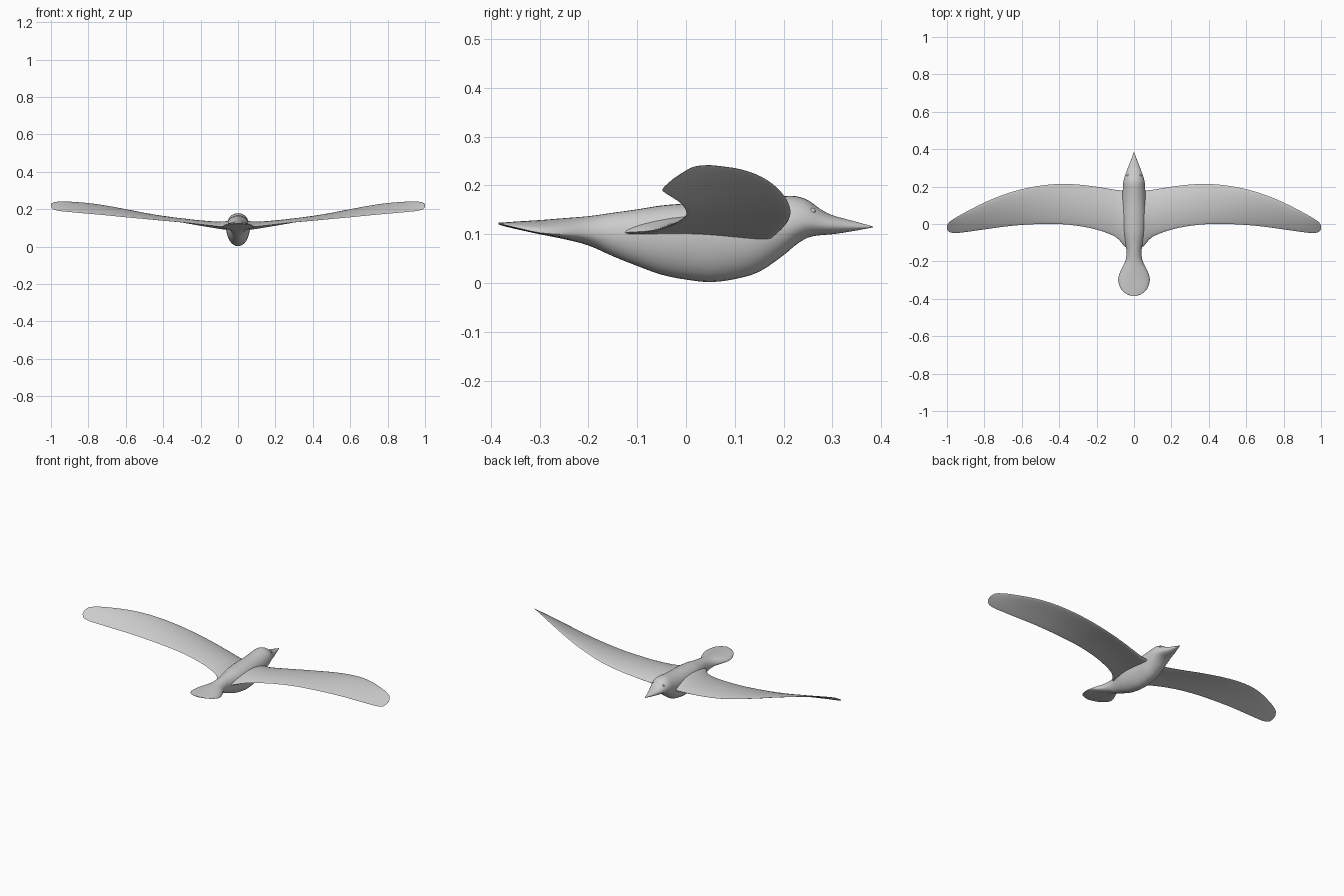
import bpy, bmesh, math
from mathutils import Vector

if "Cube" in bpy.data.objects:
    bpy.data.objects.remove(bpy.data.objects["Cube"])

grey = bpy.data.materials.new("light grey")
grey.diffuse_color = (0.6, 0.6, 0.6, 1)
grey.use_nodes = True
grey.node_tree.nodes["Principled BSDF"].inputs["Base Color"].default_value = grey.diffuse_color


def smooth_rows(rows, steps):
    """Pass a smooth curve through rows of section values."""
    pts = [Vector(r) for r in rows]
    pts = [2 * pts[0] - pts[1]] + pts + [2 * pts[-1] - pts[-2]]
    out = []
    for i in range(1, len(pts) - 2):
        a, b, c, d = pts[i - 1:i + 3]
        for k in range(steps):
            t = k / steps
            out.append(0.5 * (2 * b + (c - a) * t + (2 * a - 5 * b + 4 * c - d) * t * t
                              + (3 * b - a - 3 * c + d) * t ** 3))
    return out + [pts[-2]]


def loft(name, rings, cap_start=True):
    """Skin closed rings and cap the ends."""
    bm = bmesh.new()
    vr = [[bm.verts.new(p) for p in ring] for ring in rings]
    n = len(vr[0])
    for a, b in zip(vr, vr[1:]):
        for j in range(n):
            bm.faces.new((a[j], a[(j + 1) % n], b[(j + 1) % n], b[j]))
    if cap_start:
        bm.faces.new(vr[0])
    bm.faces.new(vr[-1])
    bmesh.ops.recalc_face_normals(bm, faces=bm.faces)
    # recalculation on the open wing shell needs an explicit outward check
    top = max(bm.faces, key=lambda f: abs(f.normal.z) * f.calc_area())
    if not cap_start:
        upper = [f for f in bm.faces if f.normal.z > 0.5]
        lower = [f for f in bm.faces if f.normal.z < -0.5]
        mean = lambda fs: sum(f.calc_center_median().z for f in fs) / max(1, len(fs))
        if mean(upper) < mean(lower):
            bmesh.ops.reverse_faces(bm, faces=bm.faces)
    me = bpy.data.meshes.new(name)
    bm.to_mesh(me)
    bm.free()
    ob = bpy.data.objects.new(name, me)
    bpy.context.collection.objects.link(ob)
    me.materials.append(grey)
    bpy.ops.object.select_all(action='DESELECT')
    ob.select_set(True)
    bpy.context.view_layer.objects.active = ob
    bpy.ops.object.shade_smooth_by_angle(angle=math.radians(50))
    return ob


# Body with fan tail, keel, head and beak: y, half width, top, widest level, bottom
body = [
    (-.384, .012, .124, .122, .120), (-.375, .038, .124, .120, .117),
    (-.35, .068, .126, .114, .111), (-.30, .085, .129, .103, .100),
    (-.25, .072, .133, .100, .090), (-.20, .047, .137, .100, .077),
    (-.15, .040, .144, .101, .055), (-.10, .048, .151, .103, .035),
    (-.05, .058, .159, .105, .017), (0, .063, .163, .106, .007),
    (.05, .064, .166, .106, .002), (.10, .063, .168, .106, .008),
    (.15, .062, .172, .108, .023), (.20, .059, .178, .117, .057),
    (.225, .057, .178, .122, .078), (.25, .051, .170, .124, .093),
    (.275, .042, .152, .121, .098), (.30, .033, .139, .118, .100),
    (.34, .017, .128, .116, .106), (.383, .002, .116, .115, .114),
]
rings = []
for y, w, zt, zm, zb in smooth_rows(body, 3):
    ring = []
    for k in range(32):
        a = math.tau * k / 32
        s = math.sin(a)
        ring.append((w * math.cos(a), y, zm + s * ((zt - zm) if s > 0 else (zm - zb))))
    rings.append(ring)
loft("body", rings)

# Wings: x, leading y, leading z, trailing y, trailing z, half thickness, camber
wing = [
    (0, .170, .095, -.150, .103, .026, .020),
    (.05, .178, .096, -.120, .104, .020, .018),
    (.10, .183, .099, -.068, .108, .014, .016),
    (.20, .199, .114, -.030, .119, .010, .014),
    (.30, .211, .131, -.010, .130, .008, .013),
    (.40, .214, .150, .000, .139, .007, .012),
    (.50, .205, .173, .000, .148, .006, .011),
    (.60, .186, .196, -.005, .157, .006, .010),
    (.70, .156, .217, -.015, .167, .005, .008),
    (.80, .115, .232, -.029, .176, .005, .006),
    (.90, .064, .240, -.043, .185, .004, .003),
    (.95, .036, .241, -.048, .190, .003, .001),
    (.985, .013, .237, -.044, .198, .002, 0),
    (1.0, -.008, .225, -.028, .212, .001, 0),
]
rings = []
for x, ly, lz, ty, tz, th, cam in smooth_rows(wing, 3):
    ring = []
    for k in range(28):
        a = math.tau * k / 28
        t = (1 - math.cos(a)) / 2
        thick = th * math.sin(a) * (1.25 - 0.5 * t)
        ring.append((x, ly + (ty - ly) * t,
                     lz + (tz - lz) * t + cam * 4 * t * (1 - t) + thick))
    rings.append(ring)
wings = loft("wings", rings, cap_start=False)
mirror = wings.modifiers.new("mirror", 'MIRROR')
mirror.use_clip = True

# Small raised eyes
for side in (-1, 1):
    bpy.ops.mesh.primitive_uv_sphere_add(segments=12, ring_count=8, radius=.006,
                                         location=(side * .034, .26, .148))
    eye = bpy.context.object
    eye.name = "eye_right" if side > 0 else "eye_left"
    eye.data.materials.append(grey)
    bpy.ops.object.shade_smooth()
